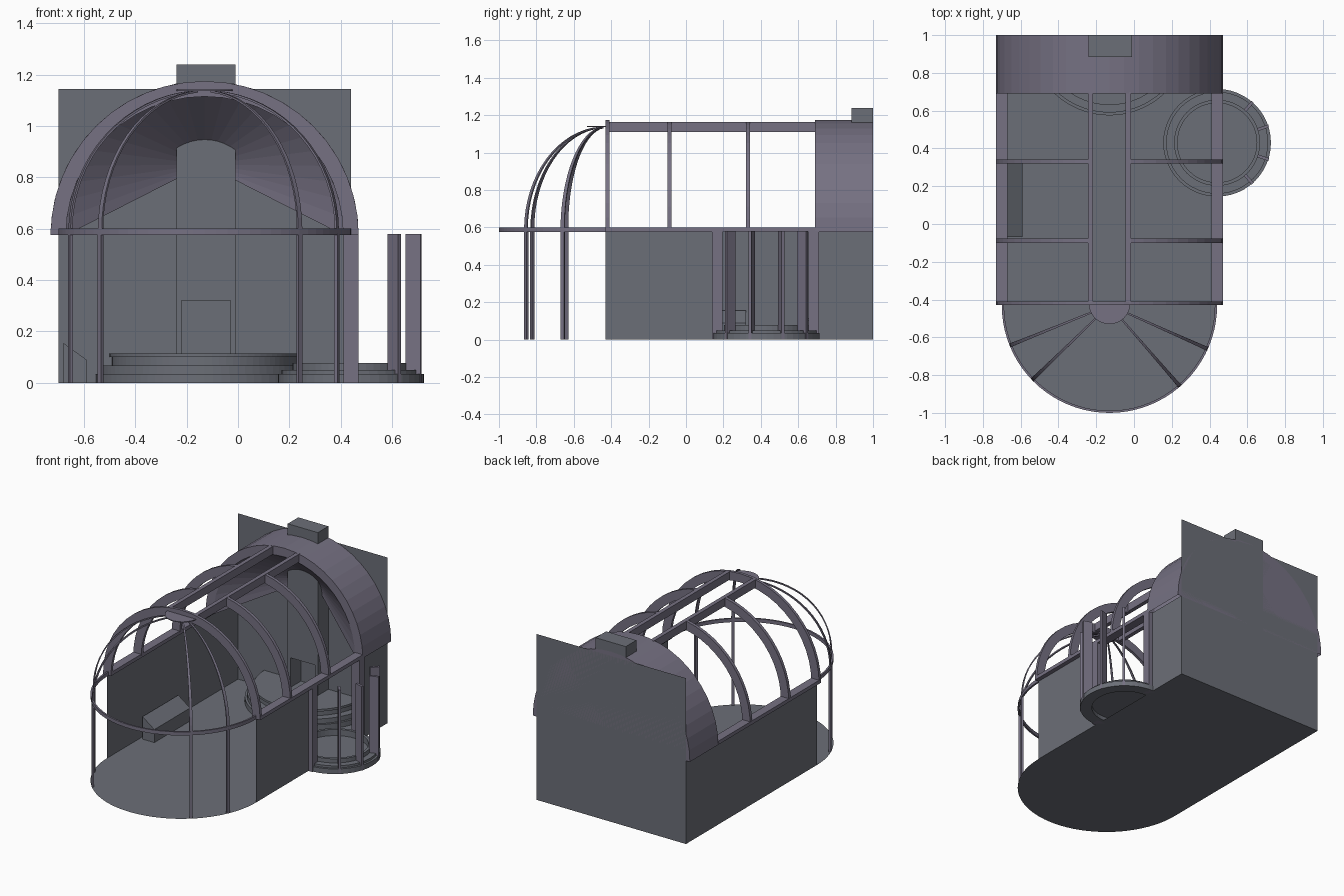
import bpy, math
from math import sin, cos, pi, radians

if "Cube" in bpy.data.objects:
    bpy.data.objects.remove(bpy.data.objects["Cube"])

CX, CY, ZS, R = -0.13, -0.43, 0.575, 0.57   # hall axis, apse centre line, spring height, half width


def material(name, rgb):
    m = bpy.data.materials.new(name)
    m.diffuse_color = (*rgb, 1)
    m.use_nodes = True
    m.node_tree.nodes["Principled BSDF"].inputs["Base Color"].default_value = m.diffuse_color
    return m


STONE = material("slate_grey", (0.148, 0.158, 0.185))
FRAME = material("mauve_grey", (0.180, 0.165, 0.225))


def mesh(name, verts, faces, mat=STONE):
    me = bpy.data.meshes.new(name)
    me.from_pydata(verts, [], faces)
    me.update()
    me.materials.append(mat)
    ob = bpy.data.objects.new(name, me)
    bpy.context.collection.objects.link(ob)
    return ob


def loft(name, rings, closed=False, mat=STONE):
    """Join equal cross-section loops; cap the ends unless closed."""
    n, m = len(rings[0]), len(rings)
    verts = [v for r in rings for v in r]
    faces = [(i * n + j, i * n + (j + 1) % n, (i + 1) % m * n + (j + 1) % n, (i + 1) % m * n + j)
             for i in range(m if closed else m - 1) for j in range(n)]
    if not closed:
        faces += [tuple(range(n))[::-1], tuple(range((m - 1) * n, m * n))]
    return mesh(name, verts, faces, mat)


def box(name, x0, x1, y0, y1, z0, z1, mat=STONE):
    return loft(name, [[(x0, y0, z), (x1, y0, z), (x1, y1, z), (x0, y1, z)] for z in (z0, z1)], mat=mat)


def arch(name, y0, y1, r0, r1, a0=0, a1=180, n=24):
    rings = []
    for i in range(n + 1):
        a = radians(a0 + (a1 - a0) * i / n)
        rings.append([(CX + r * cos(a), y, ZS + r * sin(a))
                      for r, y in ((r0, y0), (r1, y0), (r1, y1), (r0, y1))])
    return loft(name, rings, mat=FRAME)


def ring(name, cx, cy, r0, r1, z0, z1, a0=0, a1=360, n=48, mat=STONE):
    full = a1 - a0 == 360
    rings = []
    for i in range(n if full else n + 1):
        a = radians(a0 + (a1 - a0) * i / n)
        rings.append([(cx + r * cos(a), cy + r * sin(a), z)
                      for r, z in ((r0, z0), (r1, z0), (r1, z1), (r0, z1))])
    return loft(name, rings, full, mat)


def disc_slab(name, cx, cy, r, z0, z1, a0=0, a1=360, n=40, mat=STONE):
    pts = [(cx + r * cos(radians(a0 + (a1 - a0) * i / n)), cy + r * sin(radians(a0 + (a1 - a0) * i / n)))
           for i in range(n if a1 - a0 == 360 else n + 1)]
    return loft(name, [[(x, y, z) for x, y in pts] for z in (z0, z1)], mat=mat)


def wall(name, p, q, z1):
    return mesh(name, [(*p, 0), (*q, 0), (*q, z1), (*p, z1)], [(0, 1, 2, 3)])


# Floor with rounded front
XL, XR = CX - R, CX + R
pts = [(XR, 1, 0), (XL, 1, 0)] + [(CX + R * cos(pi + pi * i / 40), CY + R * sin(pi + pi * i / 40), 0)
                                  for i in range(41)]
mesh("floor", pts, [tuple(range(len(pts)))])

# Walls, with an opening to the side bay
wall("left_wall", (XL, CY), (XL, 1), 0.58)
wall("right_wall_front", (XR, CY), (XR, 0.15), 0.58)
wall("right_wall_back", (XR, 0.70), (XR, 1), 0.58)
wall("back_wall", (XL, 1), (XR, 1), 1.145)
for y in (0.14, 0.655):
    box("bay_jamb", XR - 0.03, XR + 0.03, y, y + 0.055, 0, 0.58, FRAME)

# Wall-top rails and curved apse rail
for s in (-1, 1):
    x = CX + s * R
    box("wall_rail", x - 0.03, x + 0.03, CY, 0.69, ZS, 0.60, FRAME)
ring("apse_rail", CX, CY, 0.558, R, ZS, 0.60, 180, 360, 40, FRAME)

# Rear vault: outer shell, rear cap, and conical inner surface
N = 24
ang = [pi * i / N for i in range(N + 1)]
outer_f = [(CX + 0.6 * cos(a), 0.69, ZS + 0.6 * sin(a)) for a in ang]
outer_b = [(x, 1.0, z) for x, y, z in outer_f]
inner_f = [(CX + 0.54 * cos(a), 0.69, ZS + 0.54 * sin(a)) for a in ang]
K = N + 1
faces = [tuple(range(K, 2 * K))]
for i in range(N):
    faces += [(i, i + 1, K + i + 1, K + i),
              (i, 2 * K + i, 2 * K + i + 1, i + 1),
              (2 * K + i, 3 * K, 2 * K + i + 1)]
mesh("rear_vault", outer_f + outer_b + inner_f + [(CX, 0.998, 0.85)], faces, FRAME)

# Glasshouse ribs and twin ridge beams
arch("front_arch", CY, CY + 0.02, 0.54, 0.60)
for y in (-0.1, 0.32):
    arch("right_rib", y, y + 0.022, 0.54, 0.60, 0, 79, 12)
    arch("left_rib", y, y + 0.022, 0.54, 0.60, 101, 180, 12)
for x in (CX - 0.1, CX + 0.1):
    box("ridge_beam", x - 0.014, x + 0.014, CY + 0.01, 0.70, 1.11, 1.165, FRAME)

# Apse crown plate, posts and curved ribs
disc_slab("apse_crown", CX, CY + 0.01, 0.11, 1.137, 1.142, 180, 360, 16, FRAME)
for deg in (202, 224, 311, 336):
    a = radians(deg)
    d, t = (cos(a), sin(a)), (-sin(a), cos(a))

    def at(r, w, z):
        return (CX + d[0] * r + t[0] * w, CY + d[1] * r + t[1] * w, z)

    sec = ((0.556, -0.01), (R, -0.01), (R, 0.01), (0.556, 0.01))
    loft("apse_post", [[at(r, w, z) for r, w in sec] for z in (0, 0.58)], mat=FRAME)
    # ribs taper towards the crown
    loft("apse_rib", [[at(r * cos(b), w * (1 - b * 0.4), 0.59 + (r - 0.018) * sin(b)) for r, w in
                       ((0.56, -0.011), (0.568, -0.011), (0.568, 0.011), (0.56, 0.011))]
                      for b in [radians(86) * i / 16 for i in range(17)]], mat=FRAME)

# Chimney breast with firebox opening
X0, X1 = -0.24, -0.01
box("chimney_breast", X0, X1, 0.885, 1.0, 0.32, 1.24)
box("firebox_left", X0, X0 + 0.02, 0.885, 1.0, 0, 0.32)
box("firebox_right", X1 - 0.02, X1, 0.885, 1.0, 0, 0.32)

# Half-round hearth steps with nosings
for r, z0, z1 in ((0.425, 0, 0.035), (0.41, 0.035, 0.068), (0.36, 0.068, 0.1), (0.37, 0.1, 0.115)):
    disc_slab("hearth_step", CX, 1.0, r, z0, z1, 180, 360)

# Round side bay: stepped base with recessed underside, and radial blade posts
BX, BY = 0.44, 0.43
disc_slab("bay_floor", BX, BY, 0.23, 0.028, 0.035)
ring("bay_step_low", BX, BY, 0.21, 0.285, 0, 0.035)
ring("bay_step_mid", BX, BY, 0.21, 0.27, 0.035, 0.05)
ring("bay_step_top", BX, BY, 0.21, 0.228, 0.05, 0.078)
for deg in (-49, -18, 18, 49):
    ob = box("bay_post", 0.225, 0.287, -0.008, 0.008, 0.0, 0.58, FRAME)
    ob.location = (BX, BY, 0)
    ob.rotation_euler.z = radians(deg)

# Slope-topped bench by the left wall
loft("side_bench", [[(-0.68, y, 0), (-0.59, y, 0), (-0.59, y, 0.09), (-0.68, y, 0.155)]
                    for y in (-0.07, 0.32)])
